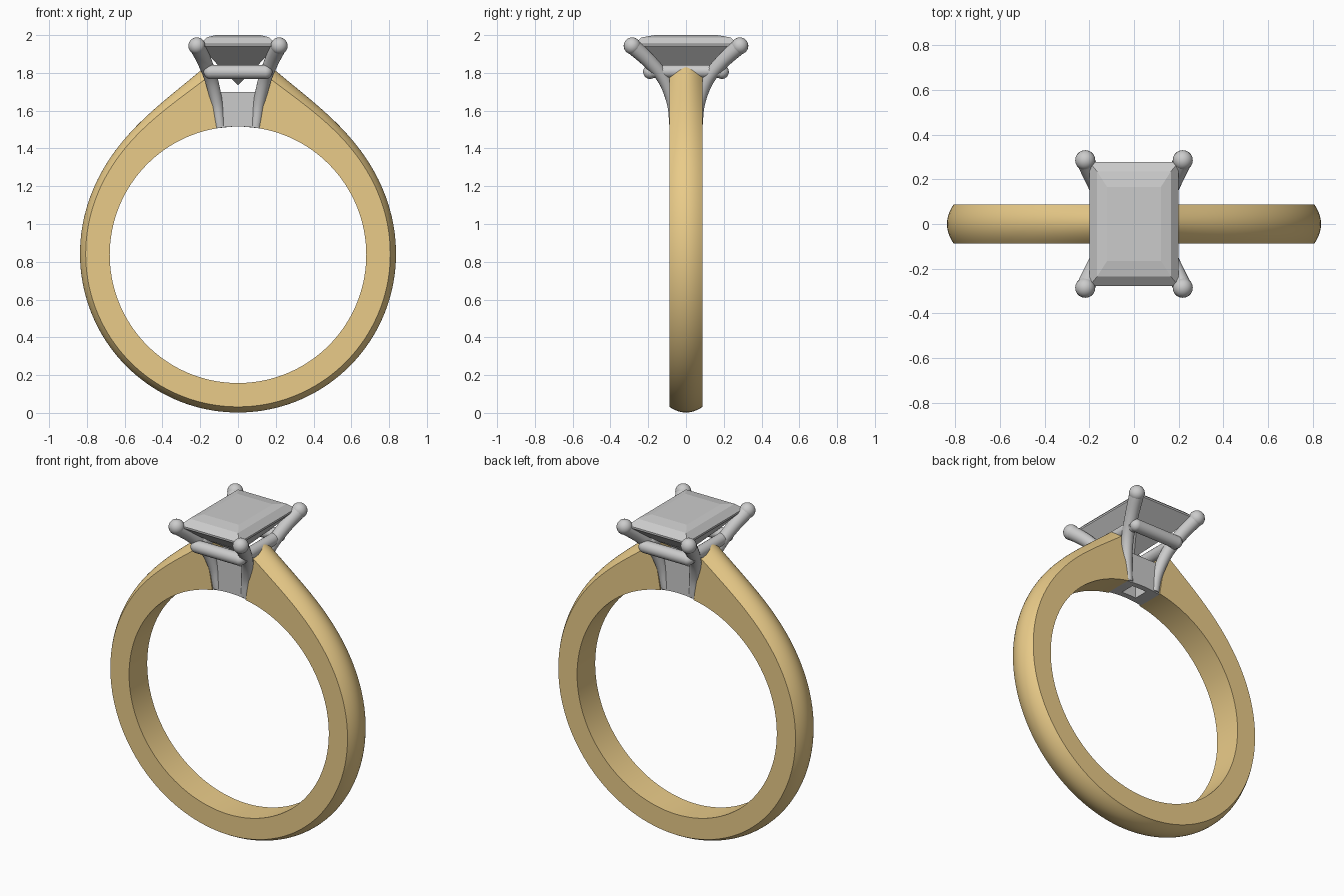
import bpy, bmesh, math
from mathutils import Vector

if "Cube" in bpy.data.objects:
    bpy.data.objects.remove(bpy.data.objects["Cube"])

CZ, R_IN, W = 0.837, 0.679, 0.088   # ring centre height, finger radius, half width

gold = bpy.data.materials.new("gold")
gold.diffuse_color = (0.82, 0.6, 0.25, 1)
gold.use_nodes = True
gold.node_tree.nodes["Principled BSDF"].inputs["Base Color"].default_value = gold.diffuse_color


def finish(name, bm, smooth=None, mat=None):
    bmesh.ops.recalc_face_normals(bm, faces=bm.faces)
    me = bpy.data.meshes.new(name)
    bm.to_mesh(me)
    bm.free()
    ob = bpy.data.objects.new(name, me)
    bpy.context.collection.objects.link(ob)
    if mat:
        me.materials.append(mat)
    if smooth:
        bpy.ops.object.select_all(action='DESELECT')
        bpy.context.view_layer.objects.active = ob
        ob.select_set(True)
        bpy.ops.object.shade_smooth_by_angle(angle=math.radians(smooth))
    return ob


def loft(bm, rings):
    rows = [[bm.verts.new(p) for p in ring] for ring in rings]
    n = len(rows[0])
    for a, b in zip(rows, rows[1:]):
        for i in range(n):
            bm.faces.new((a[i], a[(i + 1) % n], b[(i + 1) % n], b[i]))
    bm.faces.new(rows[0])
    bm.faces.new(rows[-1])


def spline(pts, steps=8):
    pts = [Vector(p) for p in pts]
    ext = [2 * pts[0] - pts[1]] + pts + [2 * pts[-1] - pts[-2]]
    out = []
    for i in range(1, len(ext) - 2):
        a, b, c, d = ext[i - 1:i + 3]
        for k in range(steps):
            t = k / steps
            out.append(0.5 * (2 * b + (c - a) * t + (2 * a - 5 * b + 4 * c - d) * t * t
                              + (3 * b - a - 3 * c + d) * t ** 3))
    return out + [pts[-1]]


def tube(bm, path, r0, r1, ball_start=0, ball_end=0):
    rings = []
    for i, p in enumerate(path):
        tan = (path[min(i + 1, len(path) - 1)] - path[max(i - 1, 0)]).normalized()
        u = tan.cross(Vector((0.577, -0.577, 0.1))).normalized()
        v = tan.cross(u)
        r = r0 + (r1 - r0) * i / (len(path) - 1)
        rings.append([p + r * (math.cos(a) * u + math.sin(a) * v)
                      for a in (math.tau * k / 20 for k in range(20))])
    loft(bm, rings)
    for p, r in ((path[0], ball_start), (path[-1], ball_end)):
        if r:
            res = bmesh.ops.create_uvsphere(bm, u_segments=20, v_segments=12, radius=r)
            bmesh.ops.translate(bm, verts=res["verts"], vec=p)


# band: flat sides, domed outside, swelling towards the head
bm = bmesh.new()
rings = []
START, N = 9.6, 144
for i in range(N + 1):
    deg = START + (360 - 2 * START) * i / N
    swell = math.exp(-(min(deg, 360 - deg) - START) / 17)
    crest = 0.835 + 0.179 * swell
    drop = 0.03 + 0.03 * swell
    a = math.radians(deg)
    prof = [(R_IN, W), (R_IN, -W)]
    for k in range(13):
        t = -1 + k / 6
        prof.append((crest - drop * t * t, W * t))
    rings.append([(r * math.sin(a), y, CZ + r * math.cos(a)) for r, y in prof])
loft(bm, rings)
finish("band", bm, 30, gold)

# head base: hollow collar between the band ends, arched underneath
bm = bmesh.new()


def collar_ring(hx, hy, z):
    xs = [-hx + 2 * hx * k / 8 for k in range(9)]
    pts = [(x, -hy) for x in xs] + [(x, hy) for x in reversed(xs)]
    return [bm.verts.new((x, y, z if z else CZ + math.sqrt(R_IN ** 2 - x * x)))
            for x, y in pts]


loops = [collar_ring(0.118, 0.08, 0), collar_ring(0.125, 0.08, 1.70),
         collar_ring(0.05, 0.045, 1.70), collar_ring(0.05, 0.045, 0)]
for a, b in zip(loops, loops[1:] + loops[:1]):
    for i in range(18):
        j = (i + 1) % 18
        bm.faces.new((a[i], a[j], b[j], b[i]))
finish("head_base", bm, 30)

# four flaring claws with ball tips
for sx, nx in ((-1, "left"), (1, "right")):
    for sy, ny in ((-1, "front"), (1, "back")):
        pts = [(0.095, 0.06, 1.518), (0.112, 0.07, 1.64), (0.142, 0.115, 1.765),
               (0.178, 0.195, 1.862), (0.218, 0.285, 1.943)]
        bm = bmesh.new()
        tube(bm, spline([(sx * x, sy * y, z) for x, y, z in pts]), 0.028, 0.042,
             ball_end=0.045)
        finish(f"claw_{ny}_{nx}", bm, 40)

# gallery rails under the stone
for s, nx, ny in ((-1, "left", "front"), (1, "right", "back")):
    bm = bmesh.new()
    tube(bm, [Vector((-0.145, s * 0.19, 1.805)), Vector((0.145, s * 0.19, 1.805))],
         0.037, 0.037, 0.037, 0.037)
    finish(f"rail_{ny}", bm, 40)
    bm = bmesh.new()
    tube(bm, [Vector((s * 0.15, -0.18, 1.808)), Vector((s * 0.15, 0.18, 1.808))],
         0.035, 0.035)
    finish(f"rail_{nx}", bm, 40)

# rectangular faceted stone
bm = bmesh.new()
levels = [(0.12, 0.165, 2.0), (0.165, 0.235, 1.988), (0.2, 0.277, 1.953),
          (0.2, 0.277, 1.942), (0.105, 0.15, 1.84), (0.002, 0.002, 1.737)]
loft(bm, [[(-x, -y, z), (x, -y, z), (x, y, z), (-x, y, z)] for x, y, z in levels])
finish("stone", bm)
